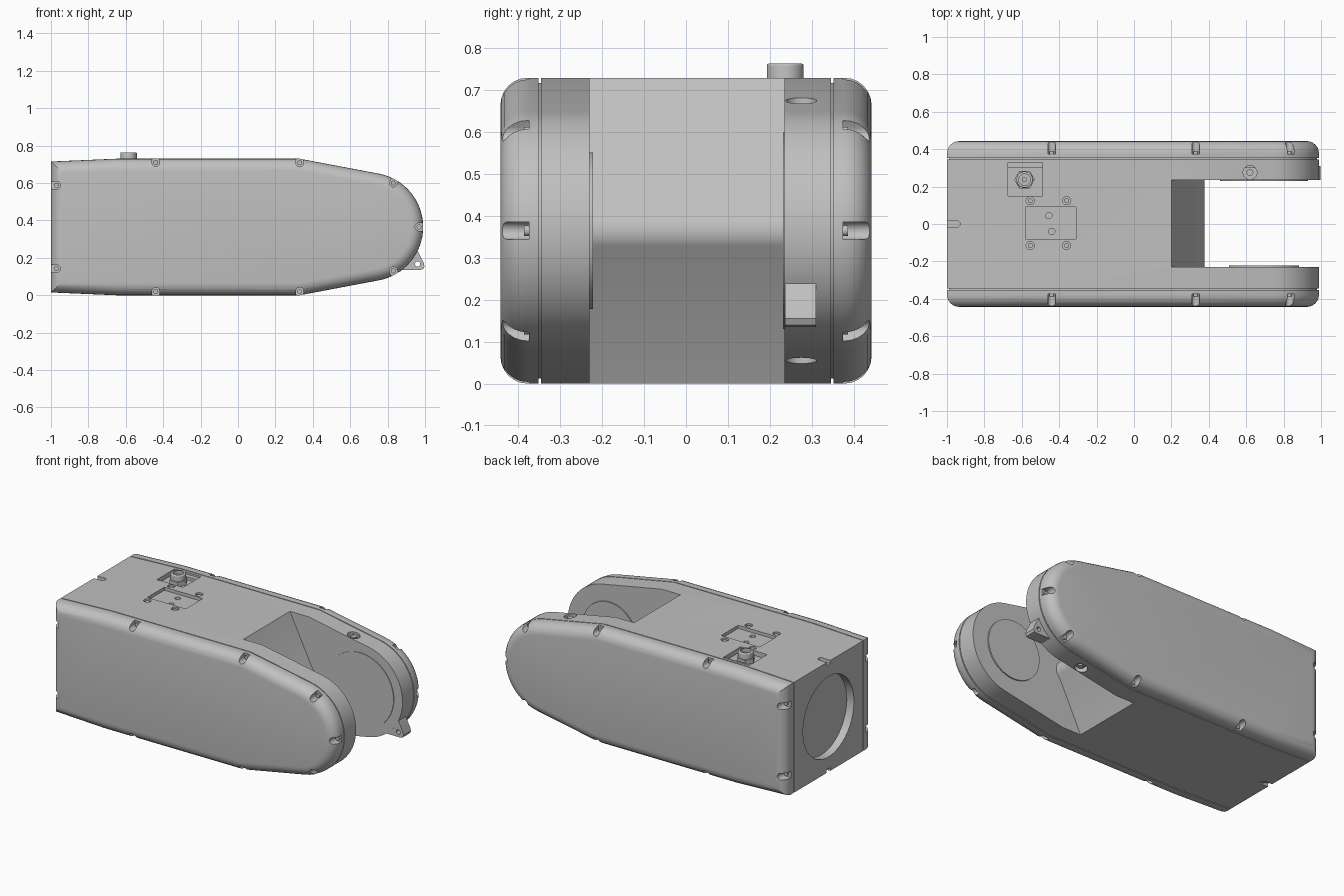
import bpy, bmesh
from math import cos, sin, pi, radians, atan2

if "Cube" in bpy.data.objects:
    bpy.data.objects.remove(bpy.data.objects["Cube"])

grey = bpy.data.materials.new("light_grey")
grey.use_nodes = True
colour = (0.53, 0.53, 0.53, 1)
grey.diffuse_color = colour
grey.node_tree.nodes["Principled BSDF"].inputs["Base Color"].default_value = colour

AXES = {"x": lambda a, b, t: (t, a, b),
        "y": lambda a, b, t: (a, t, b),
        "z": lambda a, b, t: (a, b, t)}


def prism(name, pts, lo, hi, axis="y", round_at=None, radius=0.0):
    """Extrude an outline along an axis, optionally rounding one end's rim."""
    bm = bmesh.new()
    k = "xyz".index(axis)
    bottom = [bm.verts.new(AXES[axis](a, b, lo)) for a, b in pts]
    top = [bm.verts.new(AXES[axis](a, b, hi)) for a, b in pts]
    bm.faces.new(bottom)
    bm.faces.new(top)
    n = len(pts)
    for i in range(n):
        j = (i + 1) % n
        bm.faces.new((bottom[i], bottom[j], top[j], top[i]))
    bmesh.ops.recalc_face_normals(bm, faces=bm.faces)
    if round_at is not None:
        rim = [e for e in bm.edges if all(abs(v.co[k] - round_at) < 1e-5 for v in e.verts)]
        bmesh.ops.bevel(bm, geom=rim, offset=radius, segments=6, profile=0.5,
                        affect="EDGES", clamp_overlap=True)
    mesh = bpy.data.meshes.new(name)
    bm.to_mesh(mesh)
    bm.free()
    mesh.materials.append(grey)
    obj = bpy.data.objects.new(name, mesh)
    bpy.context.collection.objects.link(obj)
    return obj


def activate(obj):
    bpy.ops.object.select_all(action="DESELECT")
    obj.select_set(True)
    bpy.context.view_layer.objects.active = obj


def cut(obj, *cutters):
    """Subtract the cutters and remove them."""
    activate(obj)
    for c in cutters:
        c.hide_render = True
        m = obj.modifiers.new("cut", "BOOLEAN")
        m.operation, m.solver, m.object = "DIFFERENCE", "EXACT", c
        bpy.ops.object.modifier_apply(modifier=m.name)
        bpy.data.objects.remove(c)


def circle(a, b, r, n=24):
    return [(a + r * cos(2 * pi * i / n), b + r * sin(2 * pi * i / n)) for i in range(n)]


def rect(a0, a1, b0, b1):
    return [(a0, b0), (a1, b0), (a1, b1), (a0, b1)]


def slot(a, b, r, angle, reach):
    """Round-backed slot, open towards the given angle."""
    pts = [(a + r * cos(angle + pi / 2 + pi * i / 10),
            b + r * sin(angle + pi / 2 + pi * i / 10)) for i in range(11)]
    dx, dz = reach * cos(angle), reach * sin(angle)
    return pts + [(pts[-1][0] + dx, pts[-1][1] + dz), (pts[0][0] + dx, pts[0][1] + dz)]


MID = 0.365            # height of the centre line
PIVOT = 0.70           # centre of the rounded nose


def outline(inset=0.0):
    """Side outline with tapered tail, sloped shoulders and round nose."""
    upper = [(-1 + inset, 0.715 - inset), (-0.65, 0.73 - inset), (0.33, 0.73 - inset)]
    lower = [(x, 2 * MID - z) for x, z in reversed(upper)]
    r = 0.29 - inset
    arc = [(PIVOT + r * cos(radians(t)), MID + r * sin(radians(t)))
           for t in [79 - 158 * i / 32 for i in range(33)]]
    return upper + arc + lower


# Main body with the open yoke
body = prism("body", outline(), -0.346, 0.346)
half = [(0.19, 0.75), (0.2, 0.73), (0.352, 0.42), (0.368, 0.4), (0.377, 0.38)]
wedge = half + [(x, 2 * MID - z) for x, z in reversed(half)]
cut(body, prism("yoke_cutter", wedge + [(1.2, -0.02), (1.2, 0.75)], -0.23, 0.235))

# Round pocket in the tail
cut(body, prism("tail_cutter", circle(0, MID, 0.255, 64), -1.1, -0.95, "x"))

# Pockets in the top
cut(body,
    prism("socket_cutter", rect(-0.675, -0.49, 0.15, 0.33), 0.70, 0.8, "z"),
    prism("panel_cutter", rect(-0.58, -0.31, -0.08, 0.09), 0.71, 0.8, "z"))
for x, y in ((-0.455, 0.045), (-0.44, -0.04)):
    cut(body, prism("panel_hole_cutter", circle(x, y, 0.017), 0.69, 0.8, "z"))

# Recessed screws beside the panel
for x in (-0.555, -0.36):
    for y in (-0.115, 0.125):
        cut(body, prism("screw_cutter", circle(x, y, 0.022), 0.712, 0.8, "z"))
        prism("panel_screw", circle(x, y, 0.013), 0.70, 0.724, "z")

# Tail slots on top and bottom, and the access holes in the back arm
for lo, hi, s in ((0.695, 0.8, 1), (-0.1, 0.035, -1)):
    cut(body, prism("tail_slot_cutter", slot(-0.948, 0, 0.018, pi, 0.1), lo, hi, "z"))
    z = MID + s * 0.285
    ends = sorted((z, z + s * 0.1))
    cut(body, prism("access_cutter", circle(0.62, 0.275, 0.037, 32), *ends, "z"))
    ends = sorted((z - s * 0.01, z + s * 0.018))
    prism("access_plug", circle(0.62, 0.275, 0.018), *ends, "z")
prism("bottom_screw", circle(-0.948, 0, 0.01), 0.015, 0.05, "z")

# Side covers with rounded rims, seam strips and screw slots
screws = [(-0.97, 0.223, pi), (-0.44, 0.345, pi / 2), (0.33, 0.343, pi / 2),
          (0.83, 0.235, atan2(0.235, 0.13))]
screws += [(x, -z, -a) for x, z, a in screws] + [(0.968, 0, 0)]
for side, s in (("front", -1), ("back", 1)):
    def span(a, b):
        return sorted((s * a, s * b))
    prism(side + "_seam", outline(0.012), *span(0.30, 0.36))
    cover = prism(side + "_cover", outline(), *span(0.352, 0.443),
                  round_at=s * 0.443, radius=0.065)
    for x, z, a in screws:
        cut(cover, prism("slot_cutter", slot(x, MID + z, 0.021, a, 0.1), *span(0.375, 0.5)))
        prism(side + "_cover_screw", circle(x, MID + z, 0.013, 16), *span(0.37, 0.387))

# Bearing discs on the inner arm faces
prism("front_bearing_disc", circle(PIVOT - 0.005, MID, 0.187, 64), -0.24, -0.222)
prism("back_bearing_disc", circle(PIVOT - 0.005, MID, 0.235, 64), 0.231, 0.245)

# Lug with an eye under the nose of the back arm
lug = prism("lug", [(0.8, 0.135), (0.975, 0.135), (0.99, 0.14), (0.997, 0.155),
                    (0.993, 0.172), (0.955, 0.25), (0.85, 0.3)], 0.236, 0.31)
cut(lug, prism("eye_cutter", circle(0.96, 0.167, 0.014), 0.1, 0.4))

# Cable socket
socket = prism("cable_socket", circle(-0.585, 0.237, 0.044, 32), 0.69, 0.764, "z",
               round_at=0.764, radius=0.006)
cut(socket, prism("bore_cutter", circle(-0.585, 0.237, 0.031), 0.715, 0.8, "z"))
prism("socket_nut", circle(-0.585, 0.237, 0.055, 6), 0.69, 0.728, "z")
cut(bpy.data.objects["socket_nut"],
    prism("nut_cutter", circle(-0.585, 0.237, 0.043, 32), 0.6, 0.8, "z"))
prism("socket_pin", circle(-0.585, 0.237, 0.014, 12), 0.70, 0.75, "z")

# Smooth the curves, keep the edges sharp
for obj in list(bpy.context.collection.objects):
    if obj.type == "MESH":
        activate(obj)
        bpy.ops.object.shade_smooth_by_angle(angle=radians(28))
